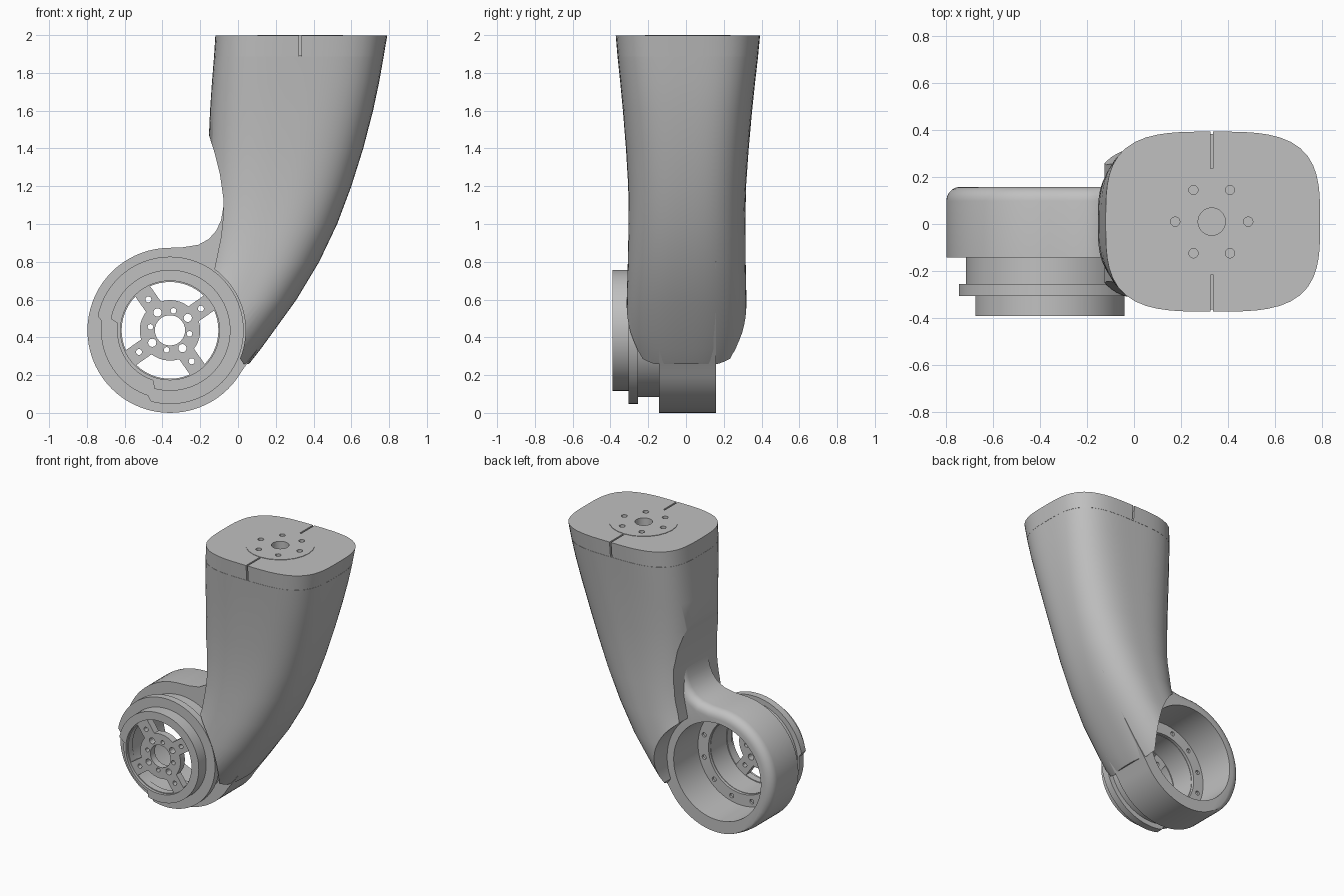
import bpy, bmesh
from math import sin, cos, asin, pi, radians, hypot

if "Cube" in bpy.data.objects:
    bpy.data.objects.remove(bpy.data.objects["Cube"])

grey = bpy.data.materials.new("plain_grey")
grey.use_nodes = True
grey.diffuse_color = (0.53, 0.53, 0.53, 1)
grey.node_tree.nodes["Principled BSDF"].inputs["Base Color"].default_value = grey.diffuse_color

CX, CZ = -0.36, 0.437         # joint axis
TX, TY = 0.33, 0.01           # top mount centre


def loft(name, stacks):
    """Skin each stack of equal loops and cap its ends."""
    bm = bmesh.new()
    for loops in stacks:
        rows = [[bm.verts.new(p) for p in loop] for loop in loops]
        n = len(rows[0])
        for a, b in zip(rows, rows[1:]):
            for i in range(n):
                j = (i + 1) % n
                bm.faces.new((a[i], a[j], b[j], b[i]))
        bm.faces.new(rows[0])
        bm.faces.new(rows[-1])
    bmesh.ops.recalc_face_normals(bm, faces=bm.faces)
    mesh = bpy.data.meshes.new(name)
    bm.to_mesh(mesh)
    bm.free()
    mesh.materials.append(grey)
    obj = bpy.data.objects.new(name, mesh)
    bpy.context.collection.objects.link(obj)
    return obj


def place(loop, d, axis):
    return [(u, d, v) if axis == "y" else (u, v, d) for u, v in loop]


def prism(name, polys, d0, d1, axis="y"):
    return loft(name, [[place(p, d0, axis), place(p, d1, axis)] for p in polys])


def circle(u, v, r, n=64):
    return [(u + r * cos(2 * pi * i / n), v + r * sin(2 * pi * i / n)) for i in range(n)]


def bolts(u, v, spread, r, count, start=0):
    step = 2 * pi / count
    return [circle(u + spread * cos(radians(start) + k * step),
                   v + spread * sin(radians(start) + k * step), r, 12) for k in range(count)]


def activate(obj):
    bpy.ops.object.select_all(action="DESELECT")
    obj.select_set(True)
    bpy.context.view_layer.objects.active = obj


def cut(obj, cutter):
    cutter.hide_render = True
    activate(obj)
    mod = obj.modifiers.new("cut", "BOOLEAN")
    mod.operation, mod.solver, mod.object = "DIFFERENCE", "EXACT", cutter
    bpy.ops.object.modifier_apply(modifier=mod.name)
    bpy.data.objects.remove(cutter)


def bore(obj, polys, d0, d1, axis="y"):
    cut(obj, prism("cutter", polys, d0, d1, axis))


def section(z, left, right, half, power):
    """Rounded-square slice of the leg."""
    mid, rx, n, loop = (left + right) / 2, (right - left) / 2, 64, []
    for i in range(n):
        c, s = cos(2 * pi * i / n), sin(2 * pi * i / n)
        k = (abs(c) ** power + abs(s) ** power) ** (-1 / power)
        loop.append((mid + rx * c * k, TY * min(1, z / 2) + half * s * k, z))
    return loop


# Leg shell: stacked slices, scooped out around the joint
slices = [(0.15, -0.6, -0.035, 0.27, 2.6), (0.27, -0.5, 0.067, 0.295, 2.6),
          (0.34, -0.45, 0.122, 0.31, 2.6), (0.42, -0.4, 0.18, 0.317, 2.6),
          (0.6, -0.27, 0.31, 0.317, 2.6), (0.8, -0.2, 0.43, 0.312, 2.6),
          (1.0, -0.172, 0.525, 0.309, 2.7), (1.2, -0.162, 0.6, 0.312, 2.8),
          (1.4, -0.157, 0.663, 0.325, 2.9), (1.6, -0.148, 0.715, 0.342, 3.1),
          (1.75, -0.138, 0.747, 0.357, 3.3), (1.8855, -0.127, 0.771, 0.372, 3.4)]
leg = loft("leg_shell", [[section(*s) for s in slices]])
scoop = [(-1.2, 1.49), (-0.16, 1.49), (-0.125, 1.38), (-0.095, 1.26), (-0.078, 1.14),
         (-0.078, 1.04), (-0.09, 0.93)]
scoop += [(CX + 0.4 * cos(radians(a)), CZ + 0.4 * sin(radians(a))) for a in range(54, -26, -4)]
scoop += [(0.03, 0.26), (0.4, 0.25), (0.4, -0.2), (-1.2, -0.2)]
bore(leg, [scoop], -0.6, 0.6)

# Top cap with side slots and round mounting plate
cap = loft("top_cap", [[section(1.8865, -0.127, 0.771, 0.372, 3.4),
                        section(1.997, -0.12, 0.79, 0.382, 3.4)]])
half = 0.006
slot = [(TX - half, -1), (TX + half, -1), (TX + half, 1), (TX - half, 1)]
bore(cap, [slot], 1.8, 2.1, "z")
plate = prism("mounting_plate", [circle(TX, TY, 0.226, 24)], 1.89, 2, "z")
bore(cap, [circle(TX, TY, 0.222, 24)], 1.8, 2.1, "z")
bore(plate, [circle(TX, TY, 0.058, 32)] + bolts(TX, TY, 0.155, 0.02, 6), 1.93, 2.1, "z")

# Joint arm: round housing blending up into the leg
arc = [radians(-30 - 5 * i) for i in range(49)]
outline = [(CX + CZ * cos(a), CZ + CZ * sin(a)) for a in arc]
outline += [(-0.29, 0.877), (-0.21, 0.89), (-0.155, 0.92), (-0.115, 0.965), (-0.09, 1.02),
            (-0.079, 1.08), (-0.07, 1.15), (0.2, 1.15), (0.41, 0.8), (0.29, 0.6),
            (0.15, 0.4), (0.062, 0.28)]


def shrunk(amount):
    """Outline pulled inward along its exposed upper and outer edge."""
    out, n = [], len(outline)
    for i, (x, z) in enumerate(outline):
        (ax, az), (bx, bz) = outline[i - 1], outline[(i + 1) % n]
        size = hypot(bx - ax, bz - az)
        w = 0
        if x < CX:
            w = min(1, z * 4)
        elif z > 0.84 and x < -0.075:
            w = 1
        out.append((x + w * amount * (bz - az) / size, z - w * amount * (bx - ax) / size))
    return out


rad = 0.06
layers = [place(outline, -0.142, "y")]
for k in range(6):
    t = k / 5 * pi / 2
    layers.append(place(shrunk(rad * (1 - cos(t))), 0.158 - rad + rad * sin(t), "y"))
arm = loft("joint_arm", [layers])
bore(arm, [circle(CX, CZ, 0.348)], -0.12, 0.4)
bore(arm, [circle(CX, CZ, 0.265)], -0.4, 0.4)
bore(arm, bolts(CX, CZ, 0.31, 0.016, 12, 15), -0.135, 0)


def collar(name, r, y0, y1, notch=None):
    """Open ring on the joint axis, thinner over the lower outer sector."""
    loop, n = [], 96
    for i in range(n):
        a = 360 * i / n
        q = notch if notch and 172 < a < 255 else r
        loop.append((CX + q * cos(radians(a)), CZ + q * sin(radians(a))))
    obj = prism(name, [loop], y0, y1)
    bore(obj, [circle(CX, CZ, 0.262)], -1, 1)
    return obj


# Stepped collars in front of the housing
collar("joint_neck", 0.353, -0.26, -0.141)
collar("joint_flange", 0.39, -0.305, -0.255, 0.365)
collar("joint_rim", 0.32, -0.39, -0.304, 0.28)

# Spoked hub: a disc with four windows, centre bore and bolt holes
hub = prism("spoked_hub", [circle(CX, CZ, 0.264)], -0.37, -0.32)
windows = []
for k in range(4):
    mid, loop = radians(80 + 90 * k), []
    for r, sign in ((0.256, 1), (0.16, -1)):
        span = pi / 4 - asin(0.048 / r)
        loop += [(CX + r * cos(mid + sign * span * (i / 6 - 1)),
                  CZ + r * sin(mid + sign * span * (i / 6 - 1))) for i in range(13)]
    windows.append(loop)
bore(hub, windows, -0.5, 0)
bore(hub, [circle(CX, CZ, 0.08, 32)] + bolts(CX, CZ, 0.115, 0.022, 4, 35)
     + bolts(CX, CZ, 0.105, 0.015, 4, 80) + bolts(CX, CZ, 0.2, 0.016, 4, 35), -0.5, 0)

# Smooth shading with sharp edges kept
for obj in [o for o in bpy.context.scene.objects if o.type == "MESH" and grey.name in o.data.materials]:
    activate(obj)
    bpy.ops.object.shade_smooth_by_angle(angle=radians(28))
